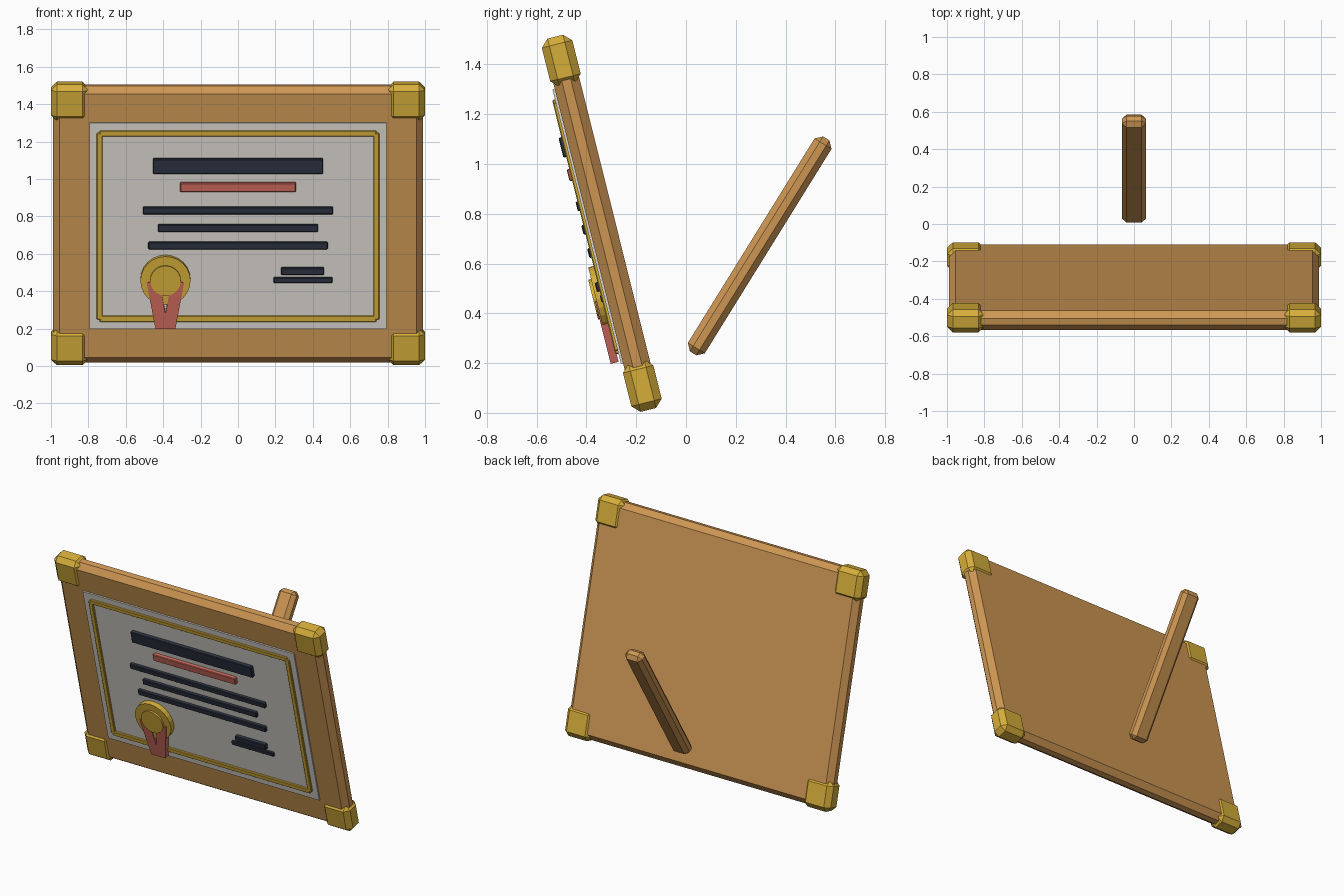
import bpy, bmesh, math
from mathutils import Matrix, Vector

if "Cube" in bpy.data.objects:
    bpy.data.objects.remove(bpy.data.objects["Cube"])


def material(name, rgb):
    m = bpy.data.materials.new(name)
    lin = [((c / 255 + 0.055) / 1.055) ** 2.4 for c in rgb]
    m.diffuse_color = (*lin, 1)
    m.use_nodes = True
    m.node_tree.nodes["Principled BSDF"].inputs["Base Color"].default_value = m.diffuse_color
    return m


WOOD = material("warm wood", (205, 150, 83))
GOLD = material("gold", (214, 174, 58))
PAPER = material("paper", (220, 216, 208))
NAVY = material("dark navy", (43, 50, 64))
RED = material("ribbon red", (205, 105, 92))

# Panel space: x across, y up the panel, z out of its front face
PANEL = Matrix.Rotation(math.radians(104), 4, 'X')
SIN, COS = math.sin(math.radians(14)), math.cos(math.radians(14))


def up(z, n):
    """Distance up the panel for a world height z at depth n."""
    return (z + SIN * n) / COS


def finish(name, bm, mat, matrix):
    bm.transform(matrix)
    bmesh.ops.recalc_face_normals(bm, faces=bm.faces)
    me = bpy.data.meshes.new(name)
    bm.to_mesh(me)
    bm.free()
    me.materials.append(mat)
    ob = bpy.data.objects.new(name, me)
    bpy.context.collection.objects.link(ob)
    return ob


def box(name, lo, hi, mat, bevel=0.0, matrix=PANEL):
    lo, hi = Vector(lo), Vector(hi)
    bm = bmesh.new()
    bmesh.ops.create_cube(bm, size=1)
    bmesh.ops.scale(bm, vec=hi - lo, verts=bm.verts)
    bmesh.ops.translate(bm, vec=(lo + hi) / 2, verts=bm.verts)
    if bevel:
        bmesh.ops.bevel(bm, geom=bm.edges[:], offset=bevel, segments=1,
                        affect='EDGES', profile=0.5)
    return finish(name, bm, mat, matrix)


def bar(name, x0, x1, z0, z1, n0, n1, mat, bevel=0.004):
    """Raised strip placed by its front view outline."""
    return box(name, (x0, up(z0, n1), n0), (x1, up(z1, n1), n1), mat, bevel)


def disc(name, x, z, r, n0, n1, mat, sides):
    bm = bmesh.new()
    bmesh.ops.create_cone(bm, cap_ends=True, segments=sides, radius1=r,
                          radius2=r, depth=n1 - n0)
    bmesh.ops.translate(bm, vec=(x, up(z, n1), (n0 + n1) / 2), verts=bm.verts)
    return finish(name, bm, mat, PANEL)


def prism(name, pts, n0, n1, mat):
    bm = bmesh.new()
    f = bm.faces.new([bm.verts.new((x, up(z, n1), n0)) for x, z in pts])
    top = bmesh.ops.extrude_face_region(bm, geom=[f])["geom"]
    bmesh.ops.translate(bm, vec=(0, 0, n1 - n0),
                        verts=[v for v in top if isinstance(v, bmesh.types.BMVert)])
    return finish(name, bm, mat, PANEL)


# Wooden board and corner caps
box("frame_board", (-0.99, 0.06, 0.09), (0.99, 1.582, 0.197), WOOD, 0.035)
for sx, side in ((-1, "left"), (1, "right")):
    for u, row in ((0.148, "lower"), (1.494, "upper")):
        box(f"corner_cap_{row}_{side}", (sx * 0.9 - 0.1, u - 0.1, 0.081),
            (sx * 0.9 + 0.1, u + 0.1, 0.207), GOLD, 0.031)

# Paper sheet with gold border
bar("paper_sheet", -0.795, 0.795, 0.197, 1.3, 0.19, 0.206, PAPER, 0)
for z0, z1, name in ((0.235, 0.268, "lower"), (1.225, 1.257, "upper")):
    bar(f"border_{name}", -0.74, 0.74, z0, z1, 0.2, 0.218, GOLD)
for sx, name in ((-1, "left"), (1, "right")):
    bar(f"border_{name}", sx * 0.74 - 0.016, sx * 0.74 + 0.016,
        0.248, 1.244, 0.2, 0.218, GOLD)

# Written lines
bar("heading_bar", -0.455, 0.455, 1.025, 1.105, 0.2, 0.23, NAVY)
bar("subheading_bar", -0.31, 0.31, 0.93, 0.978, 0.2, 0.229, RED)
for i, (w, z) in enumerate(((0.508, 0.828), (0.428, 0.734), (0.48, 0.64))):
    bar(f"text_line_{i + 1}", -w, w, z - 0.018, z + 0.02, 0.2, 0.226, NAVY)
bar("signature_rule", 0.19, 0.505, 0.443, 0.472, 0.2, 0.222, NAVY)
bar("signature_mark", 0.23, 0.46, 0.485, 0.523, 0.2, 0.23, NAVY)

# Seal with two crossing ribbon tails
CX = -0.388
disc("seal_rim", CX, 0.455, 0.134, 0.2, 0.24, GOLD, 24)
disc("seal_centre", CX, 0.455, 0.082, 0.22, 0.252, GOLD, 24)
for s, side in ((-1, "left"), (1, "right")):
    pts = [(s * 0.1, 0.445), (s * 0.034, 0.455), (s * -0.016, 0.197), (s * 0.053, 0.197)]
    prism(f"ribbon_tail_{side}", [(CX + x, z) for x, z in pts], 0.213, 0.246, RED)

# Rear support strut
STRUT = Matrix.Translation((0, 0.296, 0.671)) @ Matrix.Rotation(math.radians(-31.8), 4, 'X')
box("rear_strut", (-0.065, -0.04, -0.508), (0.065, 0.04, 0.508), WOOD, 0.025, STRUT)
